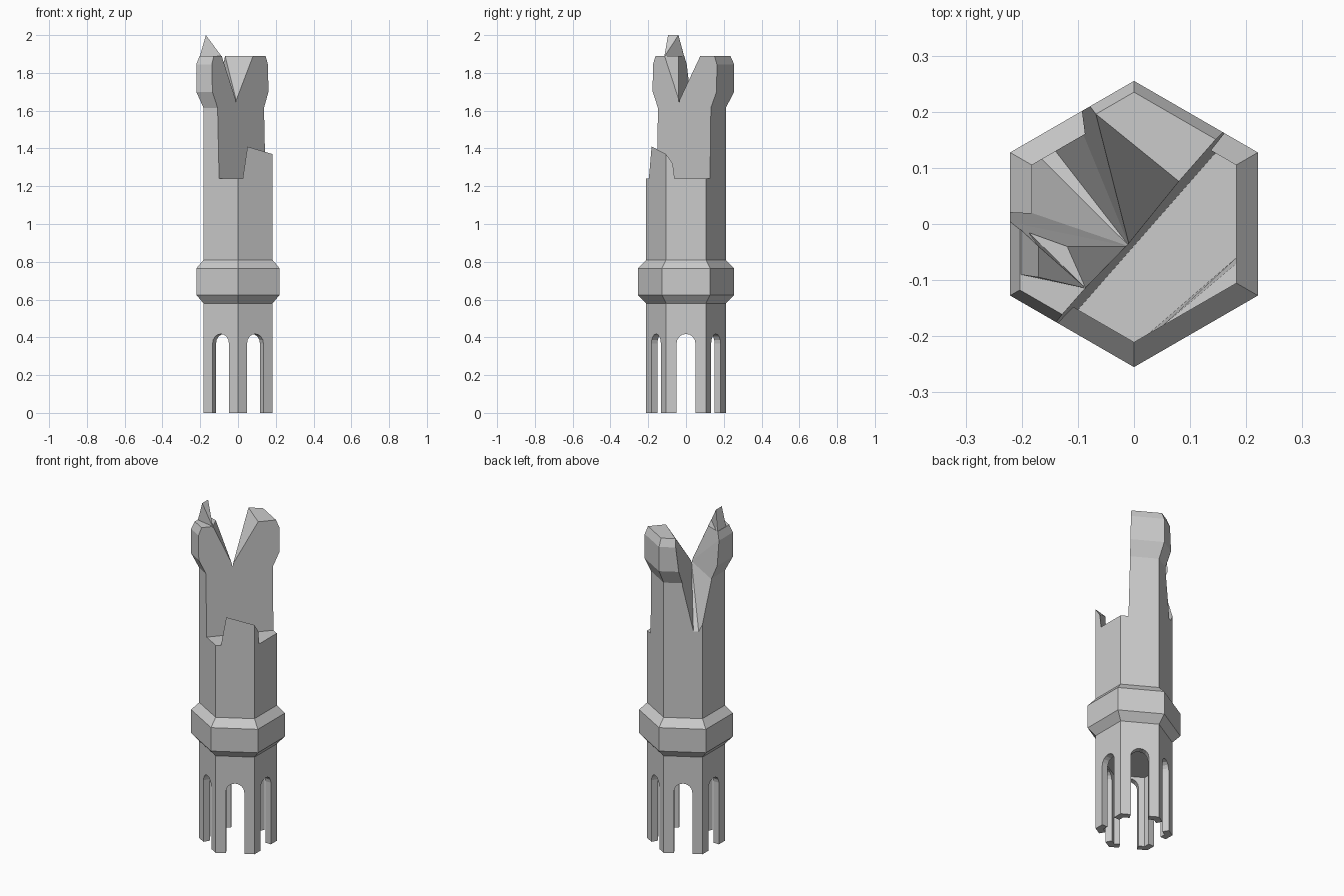
import bpy, bmesh
from math import sin, cos, pi, radians
from mathutils import Vector, Matrix

if "Cube" in bpy.data.objects:
    bpy.data.objects.remove(bpy.data.objects["Cube"])


def finish(name, bm):
    bmesh.ops.recalc_face_normals(bm, faces=bm.faces)
    me = bpy.data.meshes.new(name)
    bm.to_mesh(me)
    bm.free()
    ob = bpy.data.objects.new(name, me)
    bpy.context.collection.objects.link(ob)
    return ob


def hex_lathe(name, profile):
    """Stack of six-sided rings (radius, z), corners pointing to -y and +y."""
    bm = bmesh.new()
    rings = [[bm.verts.new((r * cos(pi / 6 + i * pi / 3), r * sin(pi / 6 + i * pi / 3), z))
              for i in range(6)] for r, z in profile]
    for a, b in zip(rings, rings[1:]):
        for i in range(6):
            j = (i + 1) % 6
            bm.faces.new((a[i], a[j], b[j], b[i]))
    bm.faces.new(rings[0])
    bm.faces.new(rings[-1])
    return finish(name, bm)


def hull(name, points):
    bm = bmesh.new()
    for p in points:
        bm.verts.new(p)
    res = bmesh.ops.convex_hull(bm, input=bm.verts[:])
    loose = [v for v in bm.verts if not v.link_faces]
    bmesh.ops.delete(bm, geom=loose, context='VERTS')
    bmesh.ops.dissolve_limit(bm, angle_limit=radians(1), verts=bm.verts[:], edges=bm.edges[:])
    return finish(name, bm)


def cut(target, cutter):
    mod = target.modifiers.new("cut", 'BOOLEAN')
    mod.operation = 'DIFFERENCE'
    mod.solver = 'EXACT'
    mod.object = cutter
    bpy.context.view_layer.objects.active = target
    bpy.ops.object.modifier_apply(modifier=mod.name)


R = 0.211

# tower shaft with collar and flared head
tower = hex_lathe("tower_shaft", [
    (R, 0), (R, 0.58), (0.255, 0.625), (0.255, 0.765), (R, 0.81),
    (R, 1.615), (0.255, 1.70), (0.255, 1.845), (0.235, 1.89)])

# jagged spike on top of the head
spike = hull("broken_spike", [
    (-0.17, -0.095, 2.0), (-0.17, -0.04, 2.0), (-0.203, -0.09, 1.885),
    (-0.085, -0.115, 1.885), (-0.203, 0.0, 1.885)])

# hollow foot and arched openings, leaving six corner legs
cavity = hex_lathe("cavity_cutter", [(0.168, -0.1), (0.168, 0.43)])
cutters = [cavity]
cut(tower, cavity)
outline = [(-0.05, -0.1), (0.05, -0.1)] + [
    (0.05 * cos(a * pi / 8), 0.368 + 0.05 * sin(a * pi / 8)) for a in range(9)]
for k in range(6):
    rot = Matrix.Rotation(k * pi / 3, 4, 'Z')
    bm = bmesh.new()
    inner, outer = [[bm.verts.new(rot @ Vector((x, y, z))) for y, z in outline]
                    for x in (0.10, 0.30)]
    bm.faces.new(inner)
    bm.faces.new(outer)
    for i in range(len(outline)):
        j = (i + 1) % len(outline)
        bm.faces.new((inner[i], inner[j], outer[j], outer[i]))
    arch = finish("arch_cutter", bm)
    cutters.append(arch)
    cut(tower, arch)

# slightly leaning break that removes the front right half above z 1.24
pts = []
for z, c in ((1.24, -0.039), (2.2, -0.004)):
    for x in (-0.5, 0.5):
        pts += [(x, c + 1.14 * x, z), (x + 1, c + 1.14 * x - 1, z)]
half = hull("half_cutter", pts)
cutters.append(half)
cut(tower, half)

# jagged notch fanning out from one point towards the back left
apex = Vector((-0.008, -0.040, 1.65))
rim = [(0.085, 0.072, 1.89), (-0.068, 0.196, 1.89), (-0.09, 0.159, 1.59),
       (-0.14, 0.13, 1.33), (-0.165, 0.116, 1.33), (-0.183, 0.02, 1.61),
       (-0.22, 0.003, 1.85), (-0.17, -0.04, 2.0), (-0.085, -0.117, 1.89)]
bm = bmesh.new()
va = bm.verts.new(apex)
vc = bm.verts.new((-0.5, 0.5, 2.5))
loop = [bm.verts.new(apex + 1.7 * (Vector(p) - apex)) for p in rim]
for i in range(len(loop)):
    j = (i + 1) % len(loop)
    bm.faces.new((va, loop[i], loop[j]))
    bm.faces.new((vc, loop[j], loop[i]))
notch = finish("notch_cutter", bm)
cutters.append(notch)
cut(tower, notch)
cut(spike, notch)

for c in cutters:
    bpy.data.objects.remove(c)

# leftover wall shard on the front right corner of the break
ax = 0.8660254 * R
wall = lambda x: -R + x * 0.57735
hull("wall_shard", [
    (0.025, wall(0.025), 1.24), (ax, wall(ax), 1.24), (ax, -0.06, 1.24),
    (0.05, wall(0.05), 1.41), (ax, wall(ax), 1.37), (ax, -0.07, 1.32)])
